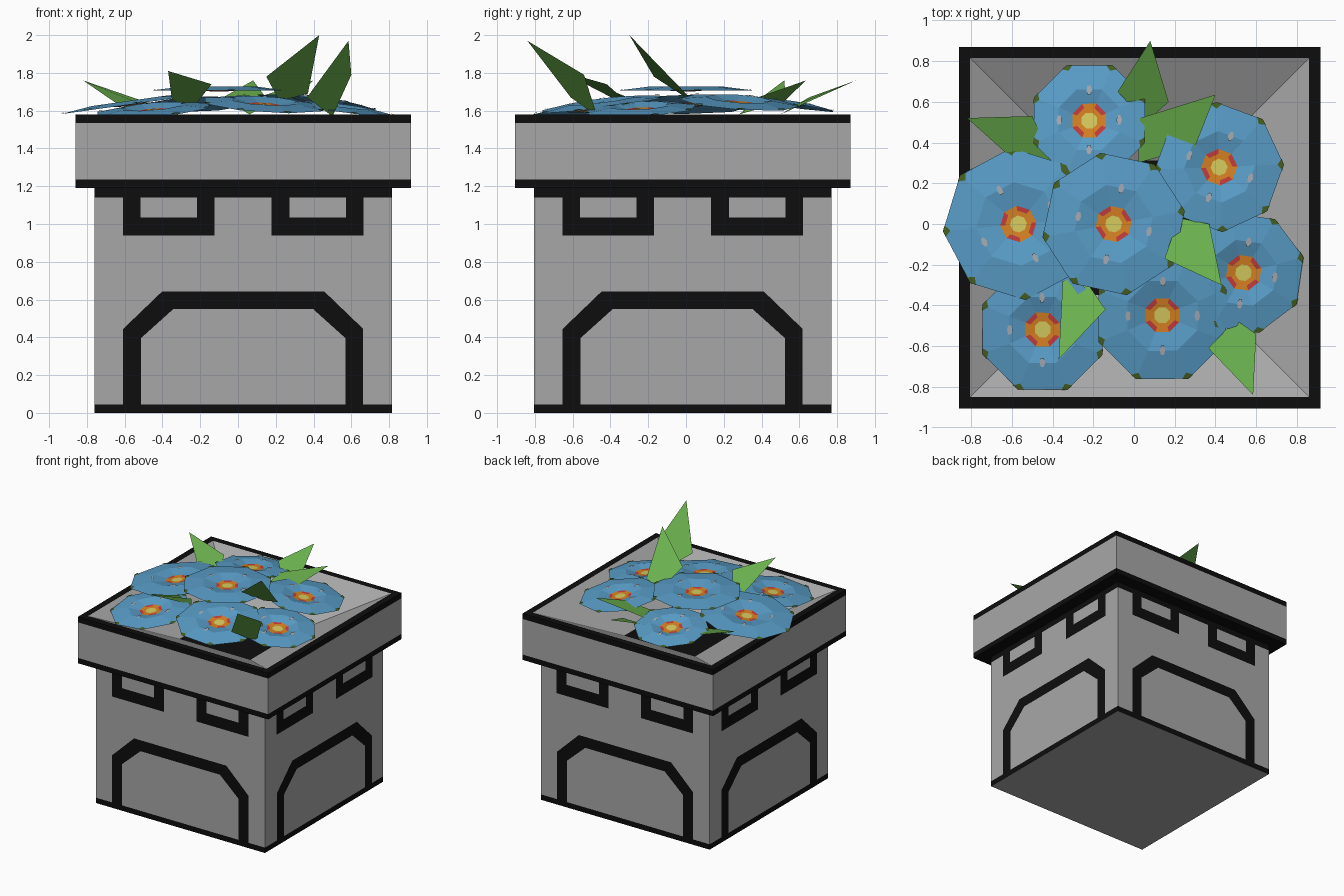
import bpy, bmesh, math
from mathutils import Vector, Matrix

if "Cube" in bpy.data.objects:
    bpy.data.objects.remove(bpy.data.objects["Cube"])

CX, CY = 0.0275, -0.0175          # planter axis
BODY, RIM = 0.7875, 0.8875        # half widths

COLOURS = {
    "stone_grey": (0.39, 0.39, 0.39), "black": (0.004, 0.004, 0.004),
    "petal_blue": (0.098, 0.333, 0.57), "leaf_green": (0.144, 0.434, 0.076),
    "olive": (0.06, 0.115, 0.017), "orange": (0.68, 0.22, 0.017),
    "yellow": (0.68, 0.60, 0.114), "red": (0.55, 0.045, 0.045),
    "pale_fleck": (0.38, 0.41, 0.45),
}
MATS = {}
for name, c in COLOURS.items():
    MATS[name] = bpy.data.materials.new(name)
    MATS[name].diffuse_color = (*c, 1)
INDEX = {name: i for i, name in enumerate(COLOURS)}


def finish(bm, name, matrix=None):
    me = bpy.data.meshes.new(name)
    bm.to_mesh(me)
    bm.free()
    for m in MATS.values():
        me.materials.append(m)
    ob = bpy.data.objects.new(name, me)
    bpy.context.collection.objects.link(ob)
    if matrix is not None:
        ob.matrix_world = matrix
    return ob


def face(bm, pts, mat):
    f = bm.faces.new([bm.verts.new(p) for p in pts])
    f.material_index = INDEX[mat]
    return f


def square_loft(name, profile, cap_start=None, cap_end=None):
    """Loft square rings; profile rows are (half width, z, colour of band to next)."""
    bm = bmesh.new()
    rings = [[bm.verts.new((CX + sx * h, CY + sy * h, z))
              for sx, sy in ((-1, -1), (1, -1), (1, 1), (-1, 1))] for h, z, _ in profile]
    for i in range(len(rings) - 1):
        for k in range(4):
            n = (k + 1) % 4
            f = bm.faces.new((rings[i][k], rings[i][n], rings[i + 1][n], rings[i + 1][k]))
            f.material_index = INDEX[profile[i][2]]
    if cap_start:
        bm.faces.new(rings[0][::-1]).material_index = INDEX[cap_start]
    if cap_end:
        bm.faces.new(rings[-1]).material_index = INDEX[cap_end]
    return finish(bm, name)


# Planter body, and rim with sloping inside down to the soil
square_loft("planter_body", [(BODY, 0, "black"), (BODY, 0.045, "stone_grey"),
                             (BODY, 1.14, "black"), (BODY, 1.19, "black")],
            cap_start="stone_grey")
square_loft("planter_rim", [(BODY, 1.19, "black"), (RIM, 1.19, "black"),
                            (RIM, 1.235, "stone_grey"), (RIM, 1.535, "black"),
                            (RIM, 1.58, "black"), (0.832, 1.58, "stone_grey"),
                            (0.33, 1.33, "black")], cap_end="black")


# Painted outlines on each side: one arch and two brackets
def strip(bm, outer, inner):
    for i in range(len(outer) - 1):
        quad = (outer[i], outer[i + 1], inner[i + 1], inner[i])
        face(bm, [(u, -BODY - 0.004, z) for u, z in quad], "black")


def mirrored(half):
    return half + [(-u, z) for u, z in reversed(half)]


arch_out = mirrored([(-0.635, 0.04), (-0.635, 0.445), (-0.43, 0.642)])
arch_in = mirrored([(-0.542, 0.04), (-0.542, 0.395), (-0.37, 0.55)])
for side in range(4):
    bm = bmesh.new()
    strip(bm, arch_out, arch_in)
    for c in (-0.394, 0.394):
        out = mirrored([(-0.243, 1.15), (-0.243, 0.94)])
        inn = mirrored([(-0.15, 1.15), (-0.15, 1.035)])
        strip(bm, [(c + u, z) for u, z in out], [(c + u, z) for u, z in inn])
    bmesh.ops.recalc_face_normals(bm, faces=bm.faces)
    for f in bm.faces:
        if f.normal.y > 0:
            f.normal_flip()
    finish(bm, f"side_outline_{side + 1}",
           Matrix.Translation((CX, CY, 0)) @ Matrix.Rotation(side * math.pi / 2, 4, 'Z'))


# Flowers: eight-sided shallow dishes tilted outwards
def polar(r, a, z):
    return Vector((r * math.cos(a), r * math.sin(a), z))


def flower(name, x, y, z, r, turn, slope):
    bm = bmesh.new()
    rings = [(0.042, -0.018, "orange"), (0.066, -0.016, "mixed"), (0.09, -0.014, "petal_blue"),
             (0.55 * r, 0.008, "petal_blue"), (r, -0.012, None)]
    step = math.pi / 4
    loops = [[bm.verts.new(polar(rad, (k + 0.5) * step, h)) for k in range(8)]
             for rad, h, _ in rings]
    bm.faces.new(loops[0]).material_index = INDEX["yellow"]
    for i in range(len(rings) - 1):
        for k in range(8):
            n = (k + 1) % 8
            mat = rings[i][2]
            if mat == "mixed":
                mat = "orange" if n % 2 == 0 else "red"
            f = bm.faces.new((loops[i][k], loops[i + 1][k], loops[i + 1][n], loops[i][n]))
            f.material_index = INDEX[mat]
    # olive nicks at the rim corners
    for k in range(8):
        a = (k + 0.5) * step
        w = 0.03 / r
        face(bm, [polar(r * 0.9, a, -0.004), polar(r * 0.972, a - w, -0.006),
                  polar(r, a, -0.008), polar(r * 0.972, a + w, -0.006)], "olive")
    # pale flecks in the four directions
    for k in range(4):
        c = polar(0.5 * r, k * math.pi / 2, 0.011)
        face(bm, [c + Vector((0.014 * math.cos(t), 0.026 * math.sin(t), 0))
                  for t in [j * math.pi / 3 for j in range(6)]], "pale_fleck")
    out = Vector((x + 0.08, y, 0))
    normal = Vector((0, 0, 1))
    if out.length > 0.1:
        normal = (normal + out.normalized() * slope).normalized()
    tilt = Vector((0, 0, 1)).rotation_difference(normal).to_matrix().to_4x4()
    finish(bm, name, Matrix.Translation((x, y, z)) @ tilt
           @ Matrix.Rotation(math.radians(turn), 4, 'Z'))


FLOWERS = [(-0.22, 0.51, 1.645, 0.295, 0), (0.42, 0.28, 1.655, 0.32, -20),
           (-0.57, 0.0, 1.645, 0.375, 28), (-0.10, 0.0, 1.72, 0.355, -12),
           (0.54, -0.24, 1.62, 0.305, -8), (0.14, -0.45, 1.645, 0.34, 0),
           (-0.45, -0.52, 1.615, 0.32, 0)]
for i, (x, y, z, r, turn) in enumerate(FLOWERS):
    flower(f"flower_{i + 1}", x, y, z, r, turn, 0.14)

# Leaves: kite shapes given as base, side, tip, side
LEAVES = [
    ((0.06, 0.50, 1.58), (0.17, 0.60, 1.64), (0.08, 0.90, 1.76), (-0.08, 0.65, 1.67)),
    ((0.02, 0.30, 1.60), (0.30, 0.38, 1.67), (0.40, 0.635, 1.76), (0.03, 0.52, 1.65)),
    ((0.22, 0.03, 1.65), (0.15, -0.17, 1.78), (0.43, -0.30, 2.0), (0.37, 0.0, 1.69)),
    ((-0.38, 0.28, 1.58), (-0.50, 0.53, 1.65), (-0.82, 0.52, 1.76), (-0.63, 0.35, 1.63)),
    ((-0.25, -0.26, 1.60), (-0.35, -0.28, 1.66), (-0.37, -0.665, 1.81), (-0.14, -0.42, 1.74)),
    ((0.50, -0.47, 1.57), (0.365, -0.61, 1.67), (0.585, -0.84, 1.97), (0.60, -0.54, 1.79)),
]
for i, pts in enumerate(LEAVES):
    bm = bmesh.new()
    f = face(bm, pts, "leaf_green")
    f.normal_update()
    if f.normal.z < 0:
        f.normal_flip()
    finish(bm, f"leaf_{i + 1}")

for m in bpy.data.materials:
    if m.users and not m.is_grease_pencil:
        m.use_nodes = True
        m.node_tree.nodes["Principled BSDF"].inputs["Base Color"].default_value = m.diffuse_color
